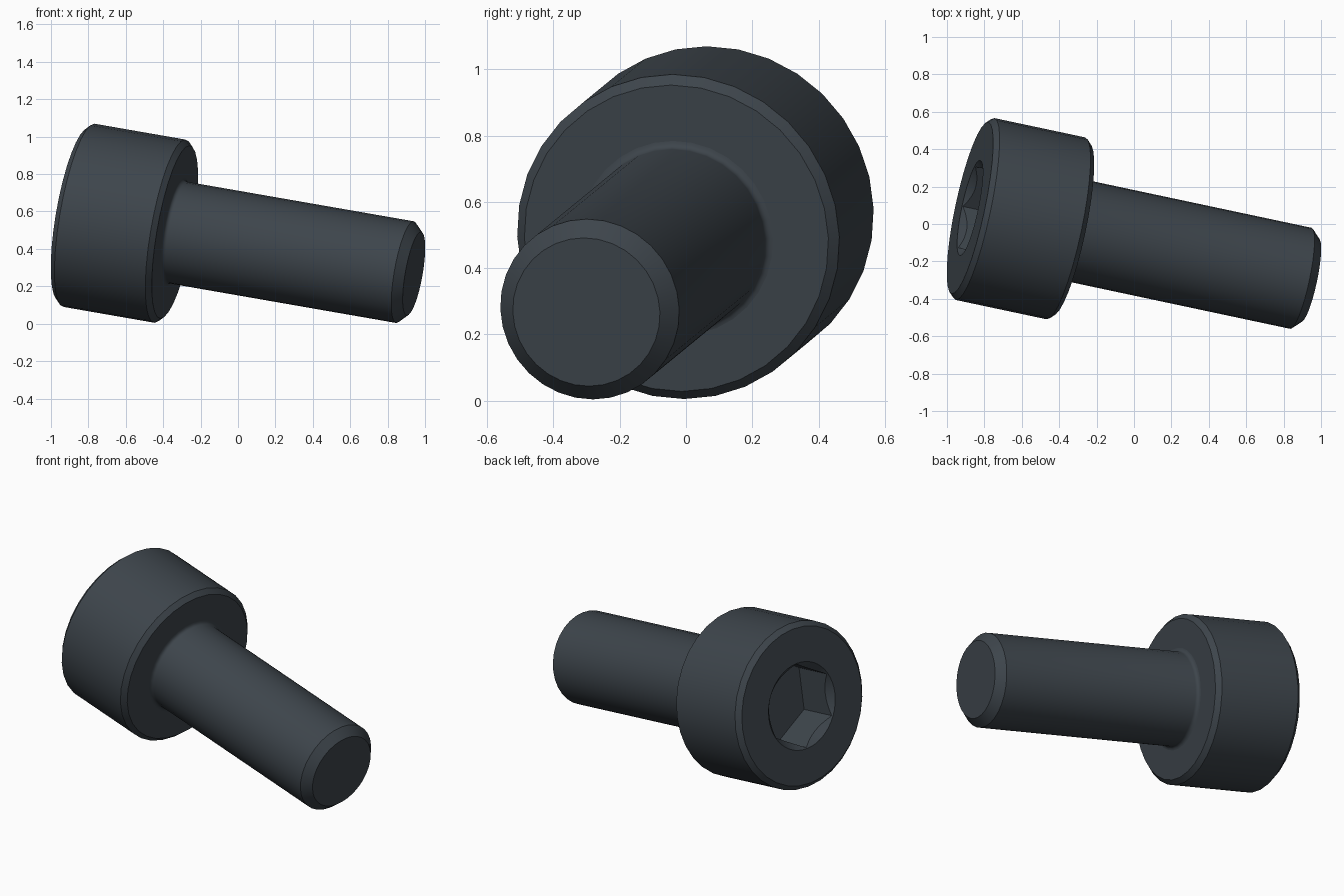
import bpy, bmesh, math
from mathutils import Vector

if "Cube" in bpy.data.objects:
    bpy.data.objects.remove(bpy.data.objects["Cube"], do_unlink=True)

# One dark steel colour
steel = bpy.data.materials.new("dark steel")
steel.use_nodes = True
colour = (0.047, 0.059, 0.071, 1)
steel.diffuse_color = colour
steel.node_tree.nodes["Principled BSDF"].inputs["Base Color"].default_value = colour

# The screw lies tilted: local +X runs from the head towards the tip
AXIS = Vector((0.964, -0.205, -0.168)).normalized()
PLACE = AXIS.to_track_quat('X', 'Z').to_matrix().to_4x4()
PLACE.translation = (-0.337, -0.029, 0.490)   # centre of the head underside


def lathe(name, profile, sides):
    """Turn (along, radius) points around the local X axis."""
    bm = bmesh.new()
    verts = [bm.verts.new((x, 0, r)) for x, r in profile]
    edges = [bm.edges.new(pair) for pair in zip(verts, verts[1:])]
    bmesh.ops.spin(bm, geom=verts + edges, cent=(0, 0, 0), axis=(1, 0, 0),
                   angle=math.tau, steps=sides, use_duplicate=False)
    bmesh.ops.remove_doubles(bm, verts=bm.verts[:], dist=0.0001)
    bmesh.ops.recalc_face_normals(bm, faces=bm.faces[:])
    mesh = bpy.data.meshes.new(name)
    bm.to_mesh(mesh)
    bm.free()
    mesh.materials.append(steel)
    obj = bpy.data.objects.new(name, mesh)
    obj.matrix_world = PLACE
    bpy.context.collection.objects.link(obj)
    return obj


def select_only(obj):
    bpy.ops.object.select_all(action='DESELECT')
    obj.select_set(True)
    bpy.context.view_layer.objects.active = obj


TOP, HEAD_R, SHANK_R, BEVEL = -0.56, 0.497, 0.276, 0.028

# Head with both rims chamfered
head = lathe("head", [(TOP, 0), (TOP, HEAD_R - BEVEL), (TOP + BEVEL, HEAD_R),
                      (-BEVEL, HEAD_R), (0, HEAD_R - BEVEL), (0, 0)], 32)

# Shank with a small neck fillet and a chamfered tip
F = 0.022
neck = [(F - F * math.cos(a), SHANK_R + F - F * math.sin(a))
        for a in (i * math.pi / 8 for i in range(5))]
shank = lathe("shank", [(-0.02, 0), (-0.02, SHANK_R + F)] + neck +
              [(1.275, SHANK_R), (1.325, 0.227), (1.325, 0)], 32)

# Hexagonal socket and its countersink
hexagon = lathe("socket_cutter", [(TOP - 0.1, 0), (TOP - 0.1, 0.255),
                                  (TOP + 0.243, 0.255), (TOP + 0.243, 0)], 6)
countersink = lathe("countersink_cutter", [(TOP - 0.05, 0), (TOP - 0.05, 0.31),
                                           (TOP + 0.06, 0.2), (TOP + 0.06, 0)], 48)
bpy.context.view_layer.update()
select_only(head)
for cutter in (hexagon, countersink):
    cutter.hide_render = True
    cut = head.modifiers.new("cut", 'BOOLEAN')
    cut.operation = 'DIFFERENCE'
    cut.solver = 'EXACT'
    cut.object = cutter
    bpy.ops.object.modifier_apply(modifier=cut.name)
for cutter in (hexagon, countersink):
    bpy.data.objects.remove(cutter, do_unlink=True)

# Smooth round walls, crisp chamfers
for part in (head, shank):
    select_only(part)
    bpy.ops.object.shade_smooth_by_angle(angle=math.radians(30))
